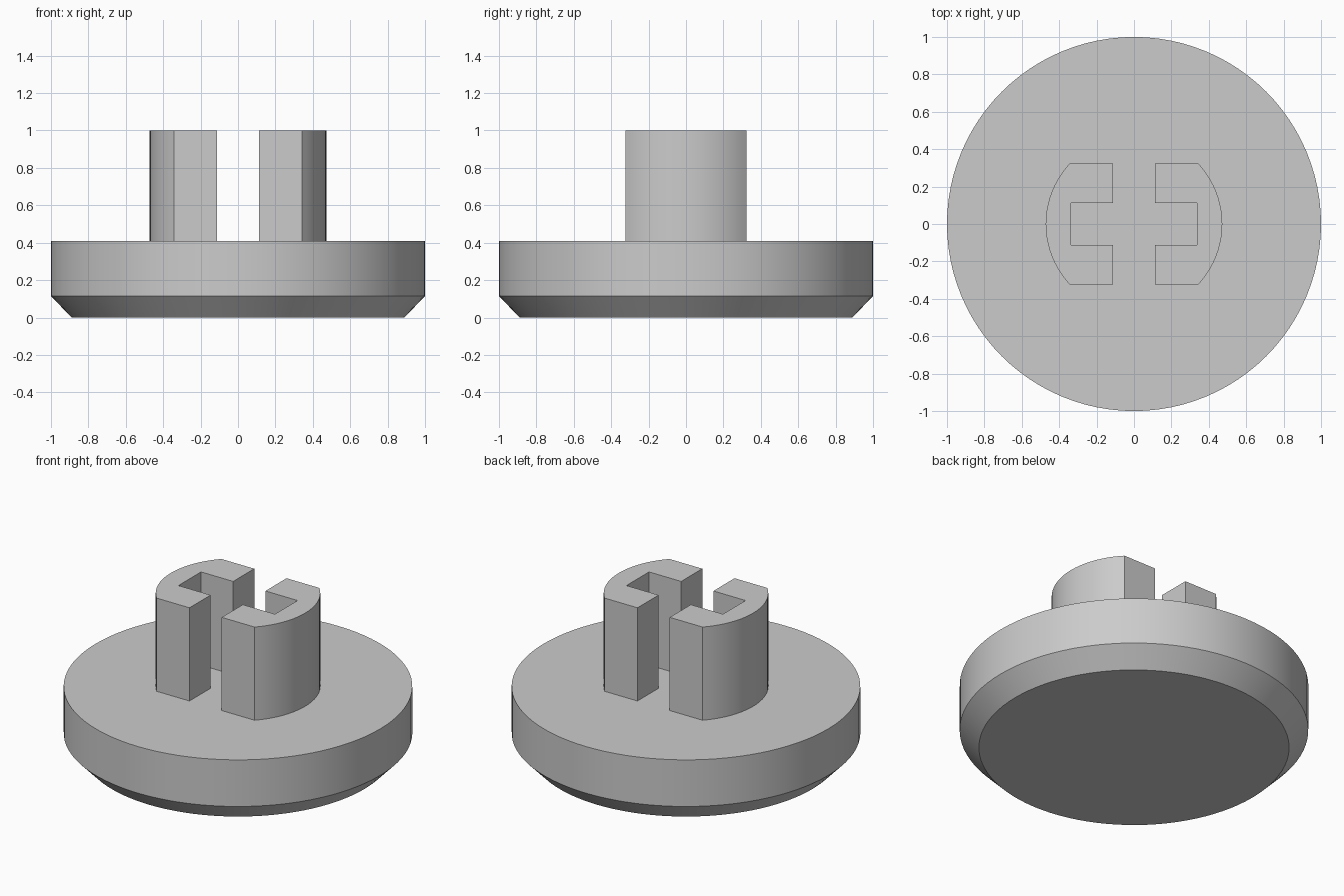
import bpy, bmesh, math

cube = bpy.data.objects.get("Cube")
if cube:
    bpy.data.objects.remove(cube, do_unlink=True)

grey = bpy.data.materials.new("light_grey")
grey.use_nodes = True
colour = (0.6, 0.6, 0.6, 1)
grey.diffuse_color = colour
grey.node_tree.nodes["Principled BSDF"].inputs["Base Color"].default_value = colour


def finish(name, bm):
    """Turn a bmesh into a named, shaded object."""
    bmesh.ops.recalc_face_normals(bm, faces=bm.faces)
    mesh = bpy.data.meshes.new(name)
    bm.to_mesh(mesh)
    bm.free()
    obj = bpy.data.objects.new(name, mesh)
    bpy.context.collection.objects.link(obj)
    mesh.materials.append(grey)
    bpy.ops.object.select_all(action='DESELECT')
    obj.select_set(True)
    bpy.context.view_layer.objects.active = obj
    bpy.ops.object.shade_smooth_by_angle(angle=math.radians(25))
    return obj


# Round base with a chamfered lower rim
SIDES = 96
BASE_TOP = 0.41
bm = bmesh.new()
rings = []
for radius, z in [(0.89, 0), (1, 0.115), (1, BASE_TOP)]:
    rings.append([bm.verts.new((radius * math.cos(math.tau * i / SIDES),
                                radius * math.sin(math.tau * i / SIDES), z))
                  for i in range(SIDES)])
for low, high in zip(rings, rings[1:]):
    for i in range(SIDES):
        j = (i + 1) % SIDES
        bm.faces.new((low[i], low[j], high[j], high[i]))
bm.faces.new(rings[0])
bm.faces.new(rings[-1])
finish("round_base", bm)

# Two C-shaped prongs: arc outside, square notch inside, flat front and back
OUTER, HALF_DEPTH, GAP, NOTCH = 0.472, 0.324, 0.113, 0.338
STEPS = 20
limit = math.asin(HALF_DEPTH / OUTER)
for name, side in (("left_prong", 1), ("right_prong", -1)):
    outline = [(GAP, HALF_DEPTH), (GAP, GAP), (NOTCH, GAP),
               (NOTCH, -GAP), (GAP, -GAP), (GAP, -HALF_DEPTH)]
    for i in range(STEPS + 1):
        angle = limit * (2 * i / STEPS - 1)
        outline.append((OUTER * math.cos(angle), OUTER * math.sin(angle)))
    bm = bmesh.new()
    face = bm.faces.new([bm.verts.new((side * x, y, BASE_TOP)) for x, y in outline])
    top = bmesh.ops.extrude_face_region(bm, geom=[face], use_keep_orig=True)
    bmesh.ops.translate(bm, vec=(0, 0, 1 - BASE_TOP),
                        verts=[v for v in top["geom"] if isinstance(v, bmesh.types.BMVert)])
    finish(name, bm)
